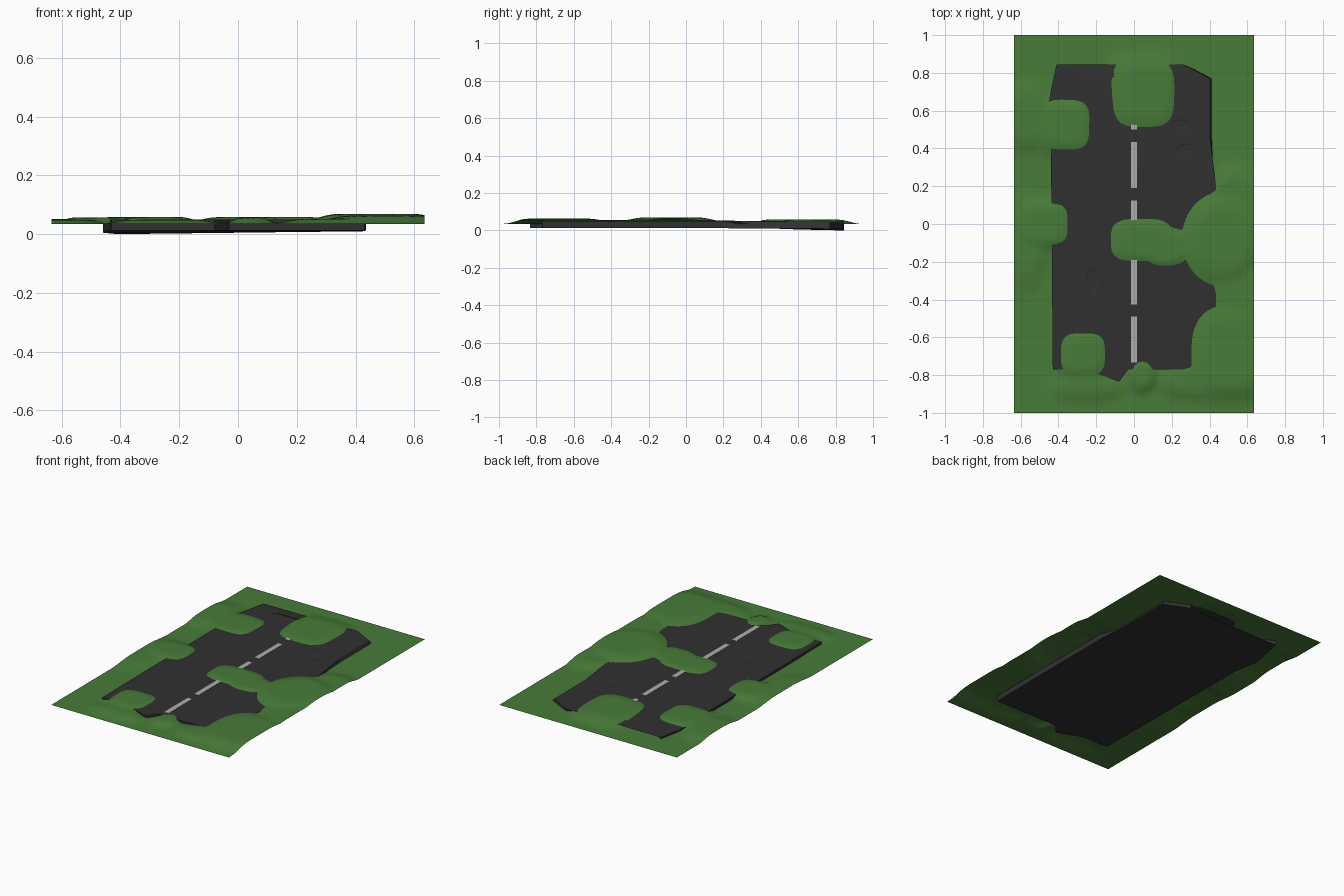
import bpy, bmesh, math

if "Cube" in bpy.data.objects:
    bpy.data.objects.remove(bpy.data.objects["Cube"])


def material(name, colour):
    m = bpy.data.materials.new(name)
    m.diffuse_color = (*colour, 1)
    m.use_nodes = True
    m.node_tree.nodes["Principled BSDF"].inputs["Base Color"].default_value = m.diffuse_color
    return m


def finish(name, bm, mat):
    bmesh.ops.recalc_face_normals(bm, faces=bm.faces)
    mesh = bpy.data.meshes.new(name)
    bm.to_mesh(mesh)
    bm.free()
    if mat:
        mesh.materials.append(mat)
    ob = bpy.data.objects.new(name, mesh)
    bpy.context.collection.objects.link(ob)
    return ob


grass_mat = material("grass_green", (0.065, 0.2, 0.04))
road_mat = material("asphalt", (0.03, 0.03, 0.03))
paint_mat = material("worn_paint", (0.42, 0.42, 0.42))

# Road slab: broken outline (x, y, sag), tips sagging at the back
outline = [(-0.43, -0.77, 0), (-0.25, -0.77, 0), (-0.20, -0.79, 0), (-0.08, -0.835, 0),
           (-0.03, -0.77, 0), (0.43, -0.77, 0), (0.435, -0.4, 0), (0.435, 0.2, 0),
           (0.425, 0.45, 0.002), (0.425, 0.77, 0.003), (0.26, 0.845, 0.004),
           (0.16, 0.80, 0.003), (0.10, 0.775, 0), (-0.26, 0.775, 0.002),
           (-0.29, 0.75, 0.008), (-0.41, 0.845, 0.012), (-0.46, 0.61, 0.007), (-0.44, 0.42, 0)]
bm = bmesh.new()
low = [bm.verts.new((x, y, 0.012 - s)) for x, y, s in outline]
top = [bm.verts.new((x - (0.022 if x > 0.42 and y > 0.4 else 0), y, 0.05 - s * 0.5))
       for x, y, s in outline]
bm.faces.new(low)
bm.faces.new(top)
n = len(outline)
for i in range(n):
    j = (i + 1) % n
    bm.faces.new((low[i], low[j], top[j], top[i]))
bmesh.ops.triangulate(bm, faces=[f for f in bm.faces if len(f.verts) > 4])
road = finish("road_slab", bm, road_mat)

# Shallow potholes and a sunken crack cut into the slab
bm = bmesh.new()
for px, py, rx, ry in [(0.25, 0.53, 0.09, 0.045), (0.27, 0.40, 0.075, 0.045), (-0.22, -0.30, 0.06, 0.12)]:
    made = bmesh.ops.create_cone(bm, cap_ends=True, segments=7, radius1=0.4, radius2=1.1, depth=0.01)
    for v in made["verts"]:
        v.co = (px + v.co.x * rx, py + v.co.y * ry, 0.051 + v.co.z)
cutter = finish("pothole_cutter", bm, road_mat)
cutter.hide_render = True
cutter.hide_viewport = True
cut = road.modifiers.new("potholes", "BOOLEAN")
cut.operation = "DIFFERENCE"
cut.object = cutter

# Dashed centre line
bm = bmesh.new()
for i in range(5):
    made = bmesh.ops.create_cube(bm, size=1)
    for v in made["verts"]:
        v.co = (v.co.x * 0.032, -0.612 + i * 0.308 + v.co.y * 0.242, 0.05 + v.co.z * 0.003)
finish("centre_dashes", bm, paint_mat)

# Grass mounds overgrowing the road: x, y, radius x, radius y, height, squareness
mounds = [(-0.36, 0.52, 0.12, 0.125, 0.024, 3.5), (0.05, 0.69, 0.155, 0.17, 0.024, 3.5),
          (-0.47, 0.0, 0.12, 0.11, 0.023, 3.5), (0.04, -0.085, 0.16, 0.11, 0.024, 3.5),
          (0.17, -0.12, 0.12, 0.10, 0.024, 2.5), (-0.27, -0.69, 0.115, 0.11, 0.024, 3.5),
          (0.045, -0.80, 0.06, 0.075, 0.022, 2), (0.47, -0.08, 0.19, 0.22, 0.035, 2),
          (0.51, -0.68, 0.19, 0.23, 0.029, 2.5), (0.55, 0.15, 0.13, 0.13, 0.020, 2),
          (-0.57, 0.57, 0.11, 0.15, 0.018, 2), (-0.58, -0.1, 0.10, 0.2, 0.015, 2),
          (-0.25, -0.87, 0.15, 0.07, 0.015, 2), (0.35, -0.83, 0.17, 0.09, 0.018, 2),
          (0.58, -0.30, 0.16, 0.2, 0.022, 2)]


def ground(x, y):
    h = 0
    for cx, cy, rx, ry, amp, p in mounds:
        q = (abs((x - cx) / rx) ** p + abs((y - cy) / ry) ** p) ** (1 / p)
        t = min(1, max(0, (1.55 - q) / 0.87))
        h = max(h, amp * t * t * (3 - 2 * t))
    fade = min(1, (1 - abs(y)) / 0.12)
    return 0.034 + h * fade


bm = bmesh.new()
bmesh.ops.create_grid(bm, x_segments=56, y_segments=88, size=1)
for v in bm.verts:
    x, y = v.co.x * 0.635, v.co.y
    v.co = (x, y, ground(x, y))
grass = finish("grass_ground", bm, grass_mat)
for f in grass.data.polygons:
    f.use_smooth = True
